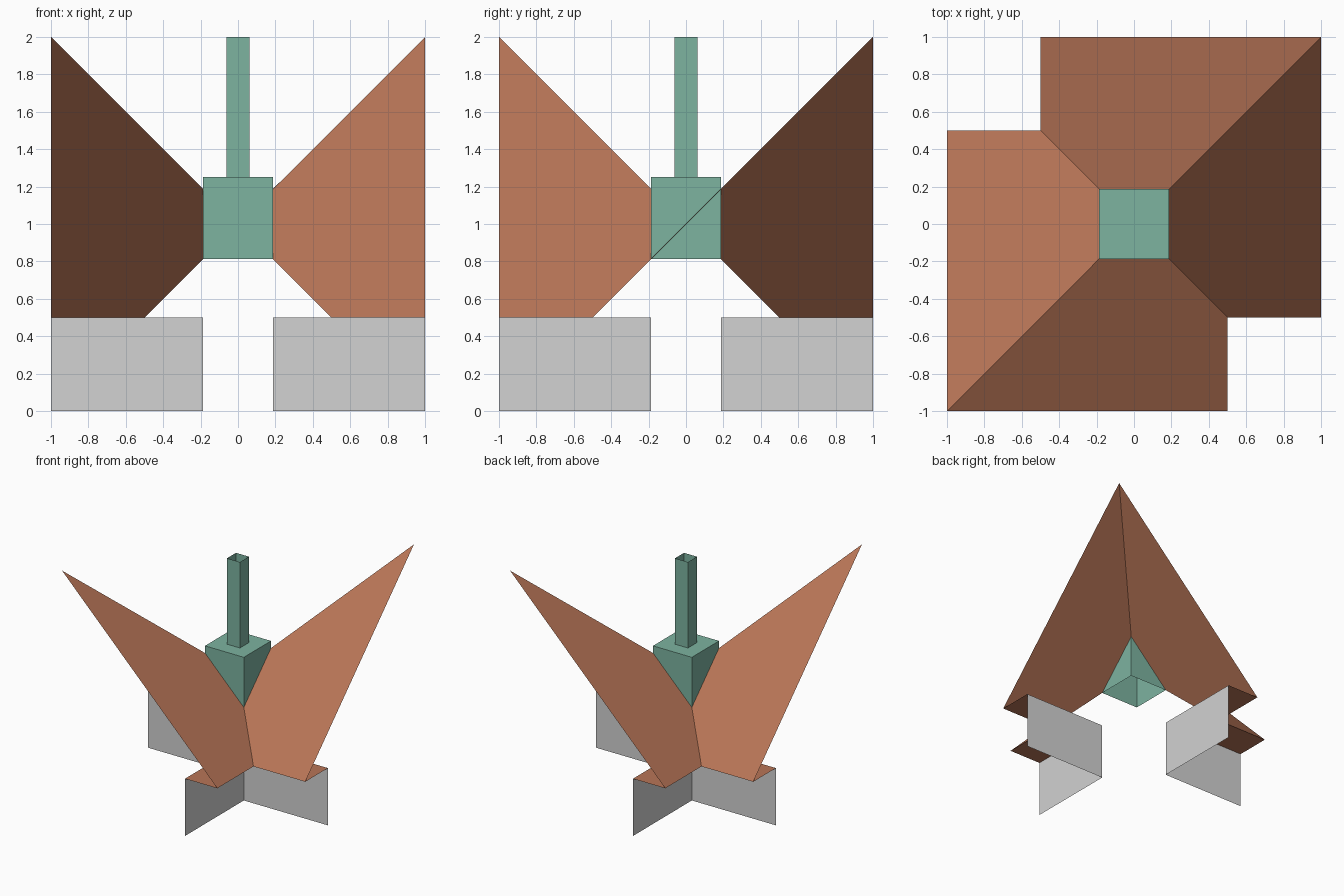
import bpy
import bmesh
from mathutils import Matrix

if "Cube" in bpy.data.objects:
    bpy.data.objects.remove(bpy.data.objects["Cube"], do_unlink=True)


def material(name, rgb):
    mat = bpy.data.materials.new(name)
    mat.use_nodes = True
    mat.diffuse_color = (*rgb, 1)
    shader = next(n for n in mat.node_tree.nodes if n.type == 'BSDF_PRINCIPLED')
    shader.inputs["Base Color"].default_value = (*rgb, 1)
    return mat


brown = material("terracotta", (0.479, 0.178, 0.095))
teal = material("sage green", (0.205, 0.451, 0.352))
grey = material("light grey", (0.645, 0.645, 0.645))

CORE = 0.1875   # half width of the central box
NOTCH = 0.5     # inner corner and height of the wing feet


def add_object(name, bm, mat):
    mesh = bpy.data.meshes.new(name)
    bm.to_mesh(mesh)
    bm.free()
    mesh.materials.append(mat)
    bpy.context.collection.objects.link(bpy.data.objects.new(name, mesh))


def sheet(name, points, mat, turn):
    """One flat sheet, turned about z when it is the opposite copy."""
    bm = bmesh.new()
    bm.faces.new([bm.verts.new(p) for p in points])
    if turn:
        bm.transform(Matrix.Rotation(3.14159265, 4, 'Z'))
    add_object(name, bm, mat)


def swapped(points):
    """Mirror across the x = y diagonal, keeping the winding."""
    return [(y, x, z) for x, y, z in reversed(points)]


def flipped(points):
    """Mirror across the x = -y diagonal, keeping the winding."""
    return [(-y, -x, z) for x, y, z in reversed(points)]


def tube(name, half, low, high, open_ends):
    """Square box with the given end faces (-1 bottom, 1 top) left open."""
    bm = bmesh.new()
    bmesh.ops.create_cube(bm, size=1)
    bm.transform(Matrix.Translation((0, 0, (low + high) / 2))
                 @ Matrix.Diagonal((2 * half, 2 * half, high - low, 1)))
    bm.normal_update()
    ends = [f for f in bm.faces if round(f.normal.z) in open_ends]
    bmesh.ops.delete(bm, geom=ends, context='FACES_ONLY')
    add_object(name, bm, teal)


# Sloping wing sheet lying in the plane z = 1 - x
wing = [(x, y, 1 - x) for x, y in
        [(NOTCH, -1), (NOTCH, -NOTCH), (CORE, -CORE), (-CORE, -CORE), (-1, -1)]]
# Level foot under the wing edge, facing down
foot = [(x, y, NOTCH) for x, y in
        [(CORE, -1), (CORE, -CORE), (NOTCH, -NOTCH), (NOTCH, -1)]]
# Upright base panel
panel = [(CORE, -1, 0), (CORE, -CORE, 0), (CORE, -CORE, NOTCH), (CORE, -1, NOTCH)]

for turn, side in enumerate(("front", "back")):
    sheet(side + "_wing_a", wing, brown, turn)
    sheet(side + "_wing_b", swapped(wing), brown, turn)
    for part, points, mat in (("foot", foot, brown), ("base_panel", panel, grey)):
        sheet(f"{side}_{part}_a", points, mat, turn)
        sheet(f"{side}_{part}_b", flipped(points), mat, turn)

# Central box open below, and the chimney open at both ends
tube("core_box", CORE, 1 - CORE, 1.25, (-1,))
tube("chimney", 0.0625, 1.25, 2, (-1, 1))
